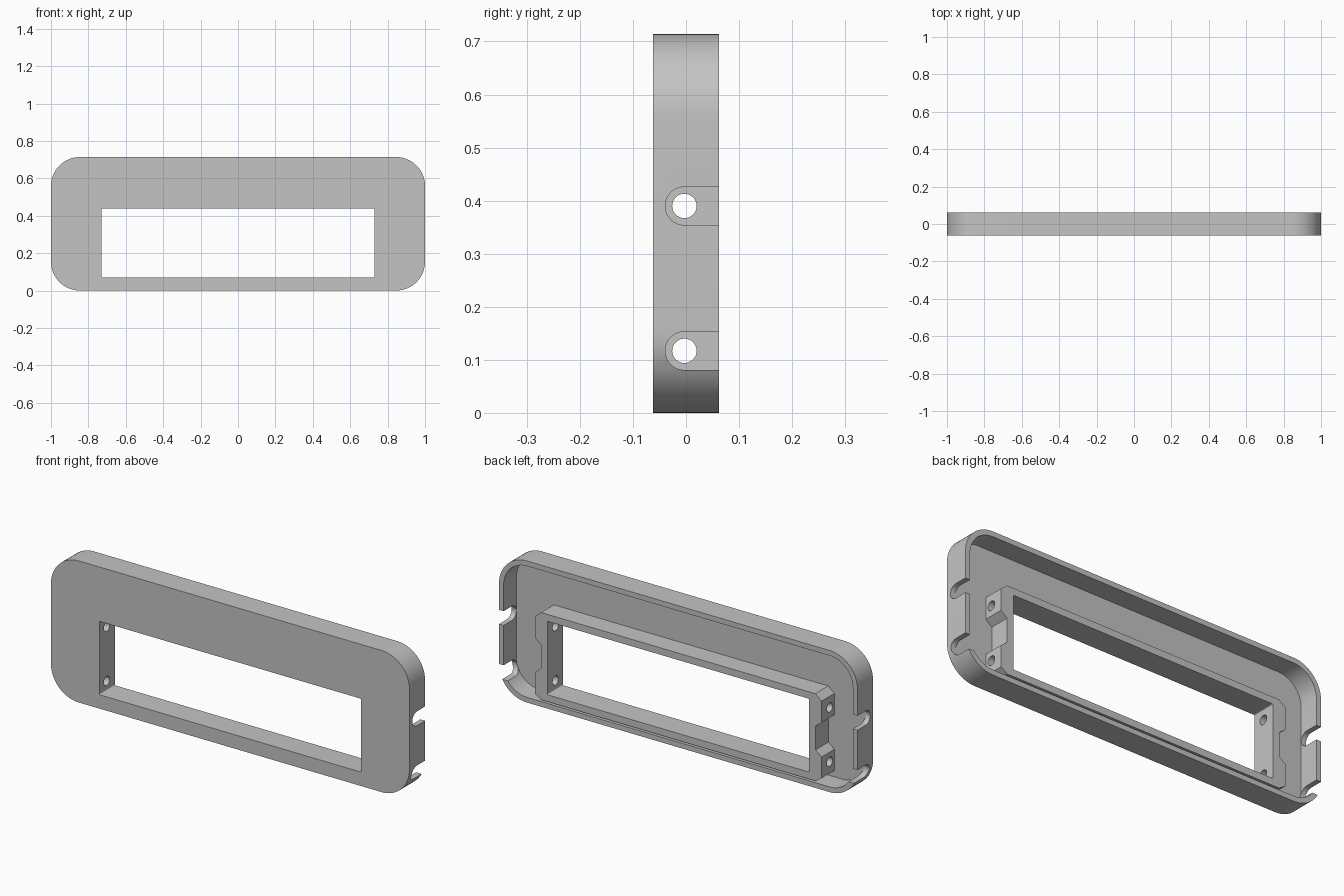
import bpy, bmesh
from math import sin, cos, pi

cube = bpy.data.objects.get("Cube")
if cube:
    bpy.data.objects.remove(cube, do_unlink=True)

WIDTH, HEIGHT, DEPTH = 2.0, 0.714, 0.124
BACK = DEPTH / 2
PLATE_BACK = -0.04
WALL = 0.026
CORNER = 0.155
HOLE_HEIGHTS = (0.117, 0.39)
HOLE_Y = -0.003

grey = bpy.data.materials.new("plain grey")
grey.use_nodes = True
colour = (0.55, 0.55, 0.55, 1)
grey.diffuse_color = colour
grey.node_tree.nodes["Principled BSDF"].inputs["Base Color"].default_value = colour


def prism(name, profile, start, end, axis="y"):
    """Extrude a closed 2D profile along y (profile is x,z) or x (profile is y,z)."""
    bm = bmesh.new()
    place = (lambda a, b, t: (a, t, b)) if axis == "y" else (lambda a, b, t: (t, a, b))
    base = bm.faces.new([bm.verts.new(place(a, b, start)) for a, b in profile])
    result = bmesh.ops.extrude_face_region(bm, geom=[base])
    shift = place(0, 0, end - start)
    moved = [g for g in result["geom"] if isinstance(g, bmesh.types.BMVert)]
    bmesh.ops.translate(bm, verts=moved, vec=shift)
    bmesh.ops.recalc_face_normals(bm, faces=bm.faces)
    mesh = bpy.data.meshes.new(name)
    bm.to_mesh(mesh)
    bm.free()
    mesh.materials.append(grey)
    obj = bpy.data.objects.new(name, mesh)
    bpy.context.collection.objects.link(obj)
    return obj


def arc(cx, cz, radius, start, sweep, steps):
    return [(cx + radius * cos(start + sweep * i / steps),
             cz + radius * sin(start + sweep * i / steps)) for i in range(steps + 1)]


def rounded_rect(x0, x1, z0, z1, radius, steps=16):
    centres = [(x1 - radius, z1 - radius), (x0 + radius, z1 - radius),
               (x0 + radius, z0 + radius), (x1 - radius, z0 + radius)]
    points = []
    for i, (cx, cz) in enumerate(centres):
        points += arc(cx, cz, radius, i * pi / 2, pi / 2, steps)
    return points


def combine(target, tool, operation):
    """Apply a boolean and remove the tool."""
    mod = target.modifiers.new(operation, "BOOLEAN")
    mod.operation = operation
    mod.solver = "EXACT"
    mod.object = tool
    bpy.context.view_layer.objects.active = target
    bpy.ops.object.modifier_apply(modifier=mod.name)
    bpy.data.objects.remove(tool, do_unlink=True)


# Hollow shell: front plate with a rim around it
half = WIDTH / 2
bezel = prism("bezel", rounded_rect(-half, half, 0, HEIGHT, CORNER), -BACK, BACK)
pocket = prism("pocket_cutter",
               rounded_rect(-half + WALL, half - WALL, WALL, HEIGHT - WALL, CORNER - WALL),
               PLATE_BACK, BACK + 0.1)
combine(bezel, pocket, "DIFFERENCE")

# Inner frame with two screw bosses on each end
side = [(0.765, 0.035), (0.80, 0.058), (0.80, 0.165), (0.766, 0.192),
        (0.766, 0.312), (0.80, 0.339), (0.80, 0.447), (0.765, 0.475)]
frame = prism("inner_frame", side + [(-x, z) for x, z in reversed(side)],
              PLATE_BACK - 0.01, BACK)
combine(bezel, frame, "UNION")

# Window opening
window = prism("window_cutter", rounded_rect(-0.73, 0.73, 0.07, 0.44, 0.006, 4), -0.2, 0.2)
combine(bezel, window, "DIFFERENCE")

# Screw holes in the bosses, and open slots in the rim beside them
for sign in (-1, 1):
    for z in HOLE_HEIGHTS:
        circle = arc(HOLE_Y, z, 0.023, 0, 2 * pi, 32)[:-1]
        hole = prism("hole_cutter", circle, sign * 0.68, sign * 0.85, "x")
        combine(bezel, hole, "DIFFERENCE")
        radius = 0.036
        outline = arc(HOLE_Y, z, radius, pi / 2, pi, 24)
        outline += [(BACK + 0.1, z - radius), (BACK + 0.1, z + radius)]
        slot = prism("slot_cutter", outline, sign * 0.88, sign * 1.1, "x")
        combine(bezel, slot, "DIFFERENCE")

# Smooth the curves, keep the edges sharp
bpy.ops.object.select_all(action="DESELECT")
bezel.select_set(True)
bpy.context.view_layer.objects.active = bezel
bpy.ops.object.shade_smooth_by_angle(angle=pi / 6)
